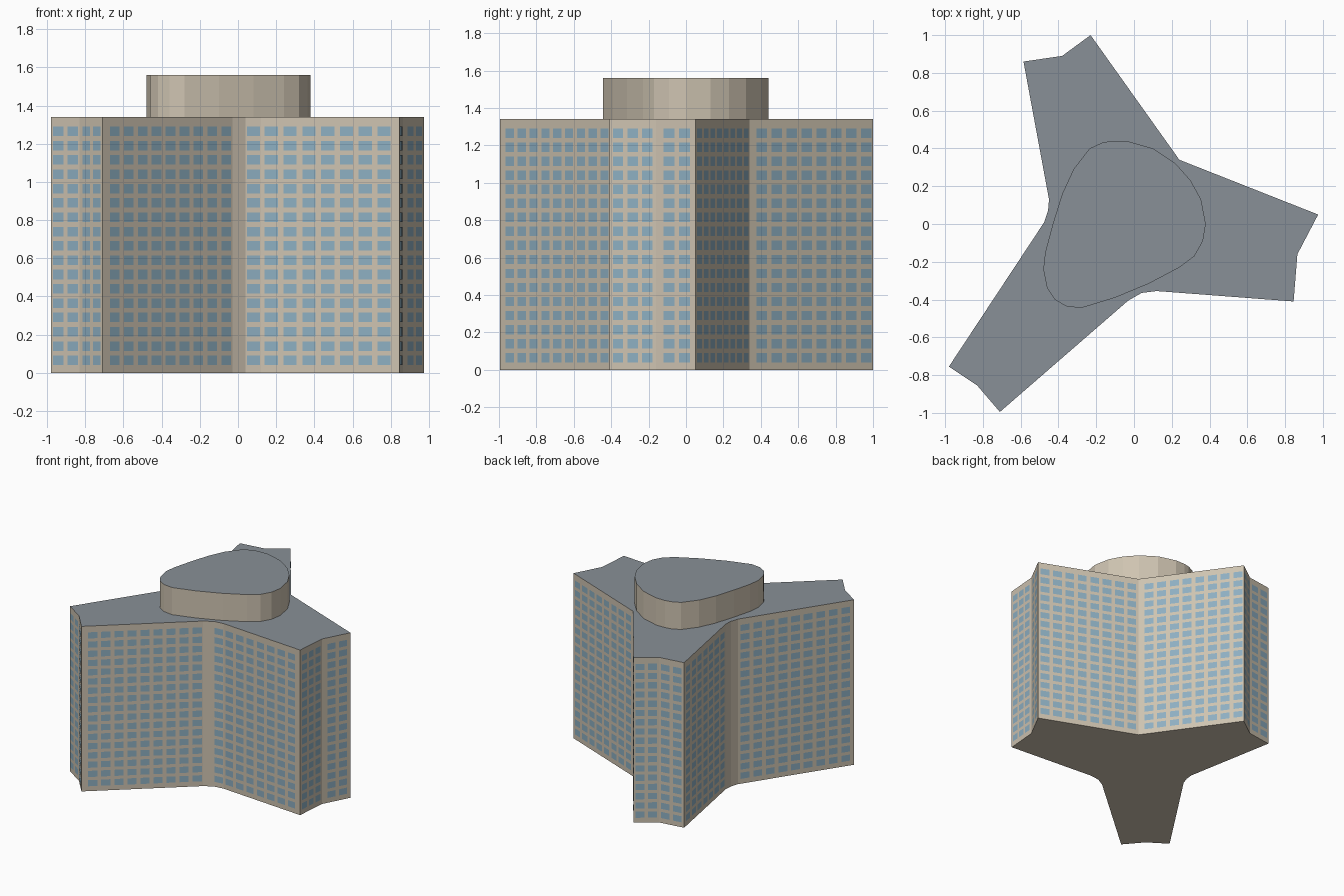
import bpy, bmesh
from mathutils import Vector

if "Cube" in bpy.data.objects:
    bpy.data.objects.remove(bpy.data.objects["Cube"])


def material(name, rgb):
    m = bpy.data.materials.new(name)
    m.diffuse_color = (*rgb, 1)
    m.use_nodes = True
    m.node_tree.nodes["Principled BSDF"].inputs["Base Color"].default_value = m.diffuse_color
    return m


WALL = material("wall_beige", (0.62, 0.55, 0.44))
ROOF = material("roof_grey", (0.25, 0.28, 0.31))
GLASS = material("window_blue", (0.27, 0.43, 0.54))


def finish(bm, name, mats):
    mesh = bpy.data.meshes.new(name)
    bm.to_mesh(mesh)
    bm.free()
    for m in mats:
        mesh.materials.append(m)
    ob = bpy.data.objects.new(name, mesh)
    bpy.context.collection.objects.link(ob)
    return ob


def prism(name, outline, z0, z1, smooth=False):
    """Extrude a counter-clockwise outline; the top face gets the roof colour."""
    bm = bmesh.new()
    low = [bm.verts.new((x, y, z0)) for x, y in outline]
    high = [bm.verts.new((x, y, z1)) for x, y in outline]
    bm.faces.new(low[::-1])
    bm.faces.new(high).material_index = 1
    n = len(outline)
    for i in range(n):
        j = (i + 1) % n
        bm.faces.new((low[i], low[j], high[j], high[i]))
    return finish(bm, name, [WALL, ROOF])


# Tower footprint: x, y, then window columns and start/end margins of the wall that follows
FOOTPRINT = [
    (0.975, 0.05, 8, 0.02, 0.02), (0.24, 0.34, 8, 0.045, 0.012),
    (-0.23, 1.0, 2, 0.015, 0.015), (-0.38, 0.89, 2, 0.02, 0.02),
    (-0.585, 0.86, 7, 0.03, 0.03), (-0.45, 0.13, 0, 0, 0),
    (-0.455, 0.07, 0, 0, 0), (-0.475, 0.01, 9, 0.02, 0.03),
    (-0.98, -0.755, 2, 0.015, 0.01), (-0.83, -0.855, 2, 0.025, 0.015),
    (-0.71, -0.995, 9, 0.05, 0.01), (-0.03, -0.405, 0, 0, 0),
    (0.04, -0.365, 1, 0.006, 0.006), (0.12, -0.355, 7, 0.02, 0.045),
    (0.845, -0.41, 3, 0.02, 0.02), (0.865, -0.16, 2, 0.045, 0.03),
]
HEIGHT, TOP = 1.34, 1.56
prism("tower", [p[:2] for p in FOOTPRINT], 0, HEIGHT)

# Windows: 17 storeys of panes just proud of each wall
ROWS, FIRST, STEP, PANE_H, GAP, PROUD = 17, 0.065, 0.075, 0.05, 0.3, 0.002
bm = bmesh.new()
for i, (x, y, cols, m0, m1) in enumerate(FOOTPRINT):
    if not cols:
        continue
    a = Vector((x, y, 0))
    b = Vector((*FOOTPRINT[(i + 1) % len(FOOTPRINT)][:2], 0))
    length = (b - a).length
    d = (b - a) / length
    out = Vector((d.y, -d.x, 0)) * PROUD
    pitch = (length - m0 - m1) / (cols - GAP)
    for c in range(cols):
        left = a + out + d * (m0 + c * pitch)
        right = left + d * pitch * (1 - GAP)
        for r in range(ROWS):
            lo = Vector((0, 0, FIRST + r * STEP - PANE_H / 2))
            hi = lo + Vector((0, 0, PANE_H))
            bm.faces.new([bm.verts.new(p) for p in
                          (left + lo, right + lo, right + hi, left + hi)])
finish(bm, "windows", [GLASS])

# Rounded three-sided penthouse
PENTHOUSE = [
    (0.38, 0.0), (0.355, 0.13), (0.30, 0.23), (0.22, 0.32), (0.10, 0.40),
    (-0.04, 0.44), (-0.12, 0.44), (-0.17, 0.43), (-0.235, 0.40), (-0.32, 0.29),
    (-0.38, 0.16), (-0.43, 0.0), (-0.47, -0.15), (-0.48, -0.24), (-0.46, -0.34),
    (-0.42, -0.40), (-0.36, -0.435), (-0.28, -0.445), (-0.10, -0.39),
    (0.08, -0.315), (0.24, -0.23), (0.32, -0.17), (0.365, -0.09),
]
prism("penthouse", PENTHOUSE, HEIGHT, TOP)
